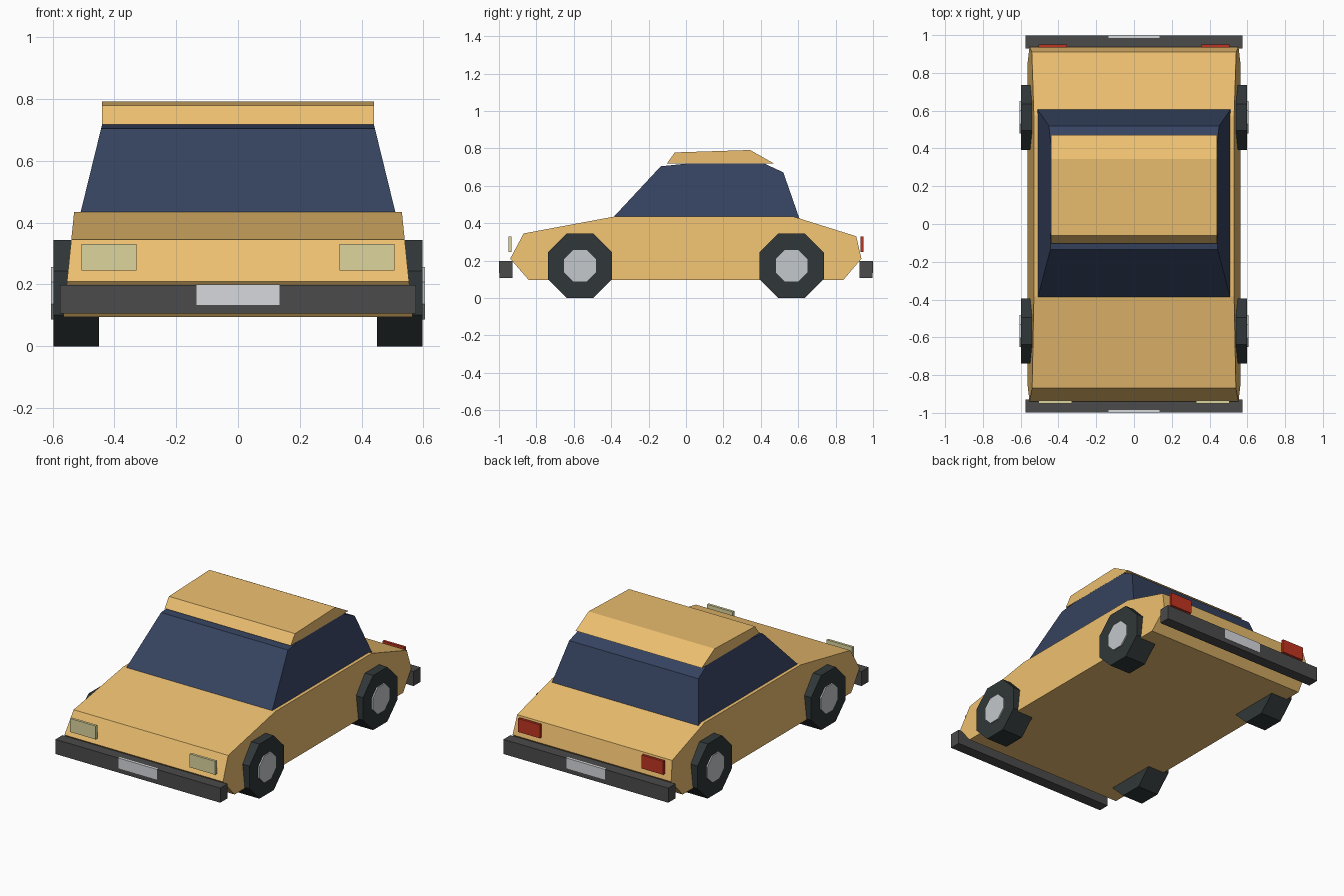
import bpy, bmesh, math
from mathutils import Matrix

if "Cube" in bpy.data.objects:
    bpy.data.objects.remove(bpy.data.objects["Cube"])


def material(name, r, g, b):
    m = bpy.data.materials.new(name)
    m.diffuse_color = (r, g, b, 1)
    m.use_nodes = True
    m.node_tree.nodes["Principled BSDF"].inputs["Base Color"].default_value = m.diffuse_color
    return m


PAINT = material("paint", 0.84, 0.52, 0.16)
GLASS = material("glass", 0.036, 0.055, 0.115)
RUBBER = material("rubber", 0.03, 0.038, 0.04)
METAL = material("metal", 0.55, 0.58, 0.6)
BUMPER = material("bumper", 0.07, 0.07, 0.07)
PLATE = material("plate", 0.68, 0.69, 0.72)
LAMP = material("lamp", 0.72, 0.66, 0.34)
RED = material("red", 0.53, 0.035, 0.015)


def finish(bm, name, mat):
    bmesh.ops.recalc_face_normals(bm, faces=bm.faces)
    me = bpy.data.meshes.new(name)
    bm.to_mesh(me)
    bm.free()
    me.materials.append(mat)
    ob = bpy.data.objects.new(name, me)
    bpy.context.collection.objects.link(ob)
    return ob


def profile(name, mat, points, half_width):
    """Side profile (y, z) spanned across x; half_width depends on z."""
    bm = bmesh.new()
    left = [bm.verts.new((-half_width(z), y, z)) for y, z in points]
    right = [bm.verts.new((half_width(z), y, z)) for y, z in points]
    bm.faces.new(left)
    bm.faces.new(right)
    n = len(points)
    for i in range(n):
        j = (i + 1) % n
        bm.faces.new((left[i], left[j], right[j], right[i]))
    return finish(bm, name, mat)


def box(name, mat, x, y, z):
    bm = bmesh.new()
    bmesh.ops.create_cube(bm, size=1)
    for v in bm.verts:
        v.co = [a[0] + (c + 0.5) * (a[1] - a[0]) for c, a in zip(v.co, (x, y, z))]
    return finish(bm, name, mat)


def octagon(name, mat, x0, x1, y, z, apothem):
    bm = bmesh.new()
    r = apothem / math.cos(math.pi / 8)
    bmesh.ops.create_cone(bm, cap_ends=True, segments=8, radius1=r, radius2=r, depth=abs(x1 - x0))
    bmesh.ops.rotate(bm, verts=bm.verts, matrix=Matrix.Rotation(math.pi / 8, 3, 'Z'))
    bmesh.ops.rotate(bm, verts=bm.verts, matrix=Matrix.Rotation(math.pi / 2, 3, 'Y'))
    bmesh.ops.translate(bm, verts=bm.verts, vec=((x0 + x1) / 2, y, z))
    return finish(bm, name, mat)


# Lower body, widening slightly towards the sill
profile("body", PAINT,
        [(-0.84, 0.095), (-0.94, 0.21), (-0.868, 0.345), (-0.385, 0.435),
         (0.575, 0.435), (0.91, 0.33), (0.938, 0.21), (0.84, 0.095)],
        lambda z: 0.565 - (z - 0.095) * 0.103)

# Glass cabin, tapering towards the roof
profile("cabin_glass", GLASS,
        [(-0.39, 0.43), (-0.135, 0.704), (0.0, 0.718), (0.42, 0.718), (0.52, 0.672), (0.608, 0.42)],
        lambda z: 0.51 - (z - 0.43) * 0.245)

# Roof slab
profile("roof", PAINT,
        [(-0.103, 0.718), (-0.06, 0.778), (0.343, 0.791), (0.472, 0.718)],
        lambda z: 0.44)

# Wheels and hubs
for end, y in (("front", -0.567), ("rear", 0.565)):
    for side, s in (("left", -1), ("right", 1)):
        octagon(f"{end}_{side}_tyre", RUBBER, s * 0.45, s * 0.597, y, 0.172, 0.172)
        octagon(f"{end}_{side}_hub", METAL, s * 0.57, s * 0.605, y, 0.172, 0.085)

# Bumpers, plates and lights at both ends
for end, s, mat, inner in (("front", -1, LAMP, 0.328), ("rear", 1, RED, 0.355)):
    box(f"{end}_bumper", BUMPER, (-0.575, 0.575), sorted((s * 0.928, s * 0.998)), (0.106, 0.198))
    box(f"{end}_plate", PLATE, (-0.135, 0.135), sorted((s * 0.985, s)), (0.134, 0.199))
    for side, k in (("left", -1), ("right", 1)):
        box(f"{end}_{side}_light", mat, sorted((k * inner, k * 0.506)),
            sorted((s * 0.934, s * 0.95)), (0.245, 0.33))
